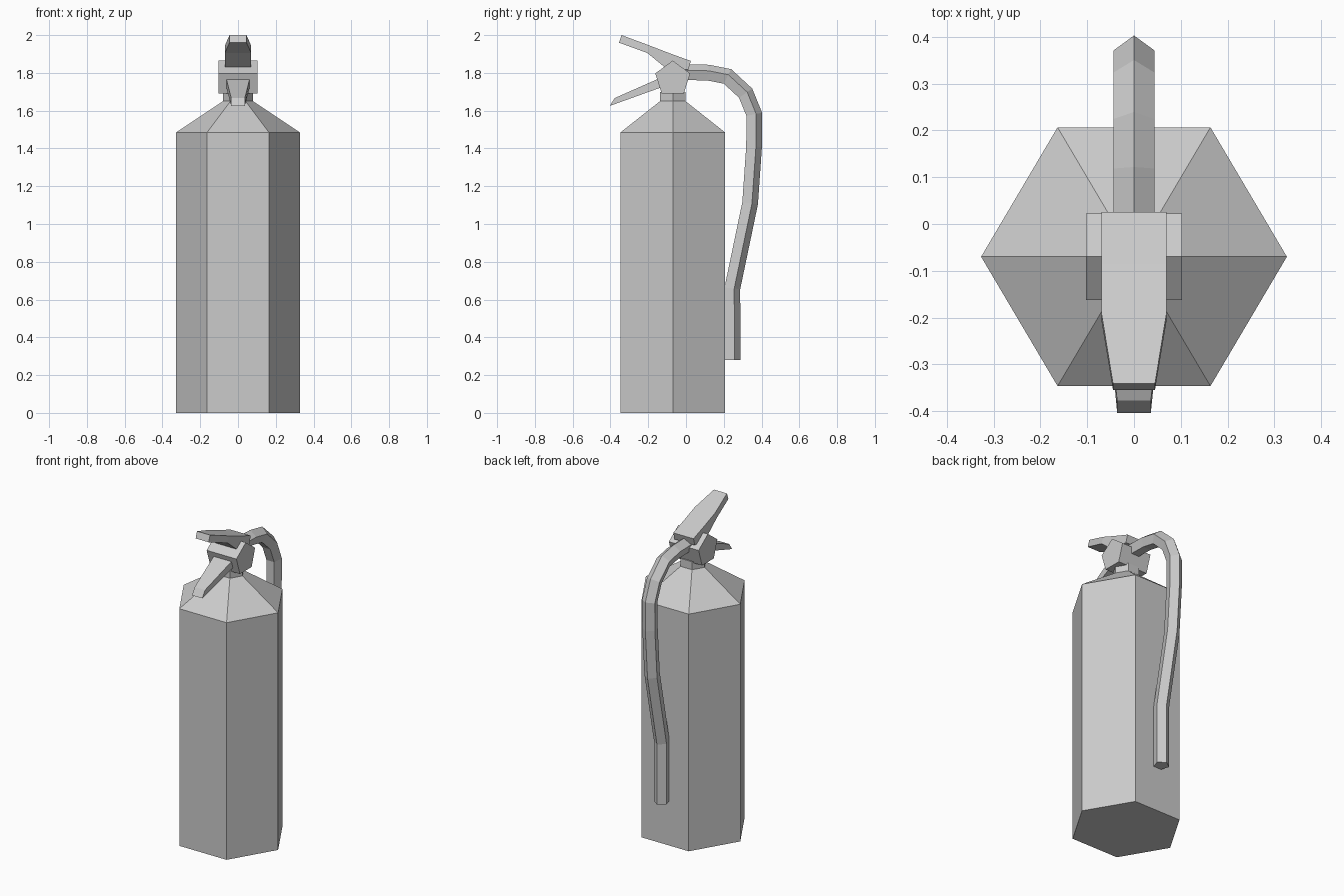
import bpy, bmesh, math
from mathutils import Vector

if "Cube" in bpy.data.objects:
    bpy.data.objects.remove(bpy.data.objects["Cube"])


def loft(name, rings):
    """Skin a list of equal-sized vertex rings and cap both ends."""
    bm = bmesh.new()
    vs = [[bm.verts.new(p) for p in ring] for ring in rings]
    n = len(vs[0])
    for a, b in zip(vs, vs[1:]):
        for i in range(n):
            j = (i + 1) % n
            bm.faces.new((a[i], a[j], b[j], b[i]))
    bm.faces.new(vs[0])
    bm.faces.new(vs[-1])
    bmesh.ops.recalc_face_normals(bm, faces=bm.faces)
    mesh = bpy.data.meshes.new(name)
    bm.to_mesh(mesh)
    bm.free()
    obj = bpy.data.objects.new(name, mesh)
    bpy.context.collection.objects.link(obj)
    return obj


def hexagon(r, z):
    return [(r * math.cos(i * math.pi / 3),
             -0.07 + 0.977 * r * math.sin(i * math.pi / 3), z) for i in range(6)]


def lever(name, stations):
    """Stations: half width, top (y, z), bottom (y, z)."""
    return loft(name, [[(-w, *t), (w, *t), (w, *b), (-w, *b)]
                       for w, t, b in stations])


# Tank with sloped shoulder and neck
loft("tank", [hexagon(0.327, 0), hexagon(0.327, 1.485),
              hexagon(0.08, 1.65), hexagon(0.08, 1.70)])

# Five-sided valve head
profile = [(-0.07, 1.865), (0.022, 1.797), (-0.012, 1.69), (-0.128, 1.69), (-0.163, 1.797)]
loft("valve_head", [[(x, y, z) for y, z in profile] for x in (-0.103, 0.103)])

# Squeeze lever and carrying handle
lever("upper_lever", [
    (0.07, (0.026, 1.863), (0.012, 1.817)),
    (0.07, (-0.087, 1.904), (-0.103, 1.822)),
    (0.07, (-0.188, 1.943), (-0.204, 1.905)),
    (0.045, (-0.341, 2.0), (-0.355, 1.96))])
lever("lower_handle", [
    (0.068, (-0.10, 1.79), (-0.10, 1.74)),
    (0.061, (-0.155, 1.765), (-0.14, 1.72)),
    (0.036, (-0.377, 1.667), (-0.404, 1.625))])

# Five-sided hose with its ridge facing outward
path = [Vector(p) for p in [(0.242, 0.28), (0.241, 0.66), (0.335, 1.11), (0.356, 1.41),
                            (0.357, 1.58), (0.312, 1.69), (0.218, 1.777),
                            (0.117, 1.797), (-0.03, 1.80)]]
rings = []
for i, p in enumerate(path):
    d0 = (p - path[max(i - 1, 0)]).normalized()
    d1 = (path[min(i + 1, len(path) - 1)] - p).normalized()
    t = (d0 + d1).normalized()
    out = Vector((t.y, -t.x)) / t.dot(d1 if d1.length else d0)
    ring = []
    for k in range(5):
        a = k * math.tau / 5
        q = p + out * 0.046 * math.cos(a)
        ring.append((0.046 * math.sin(a), q.x, q.y))
    rings.append(ring)
loft("hose", rings)
